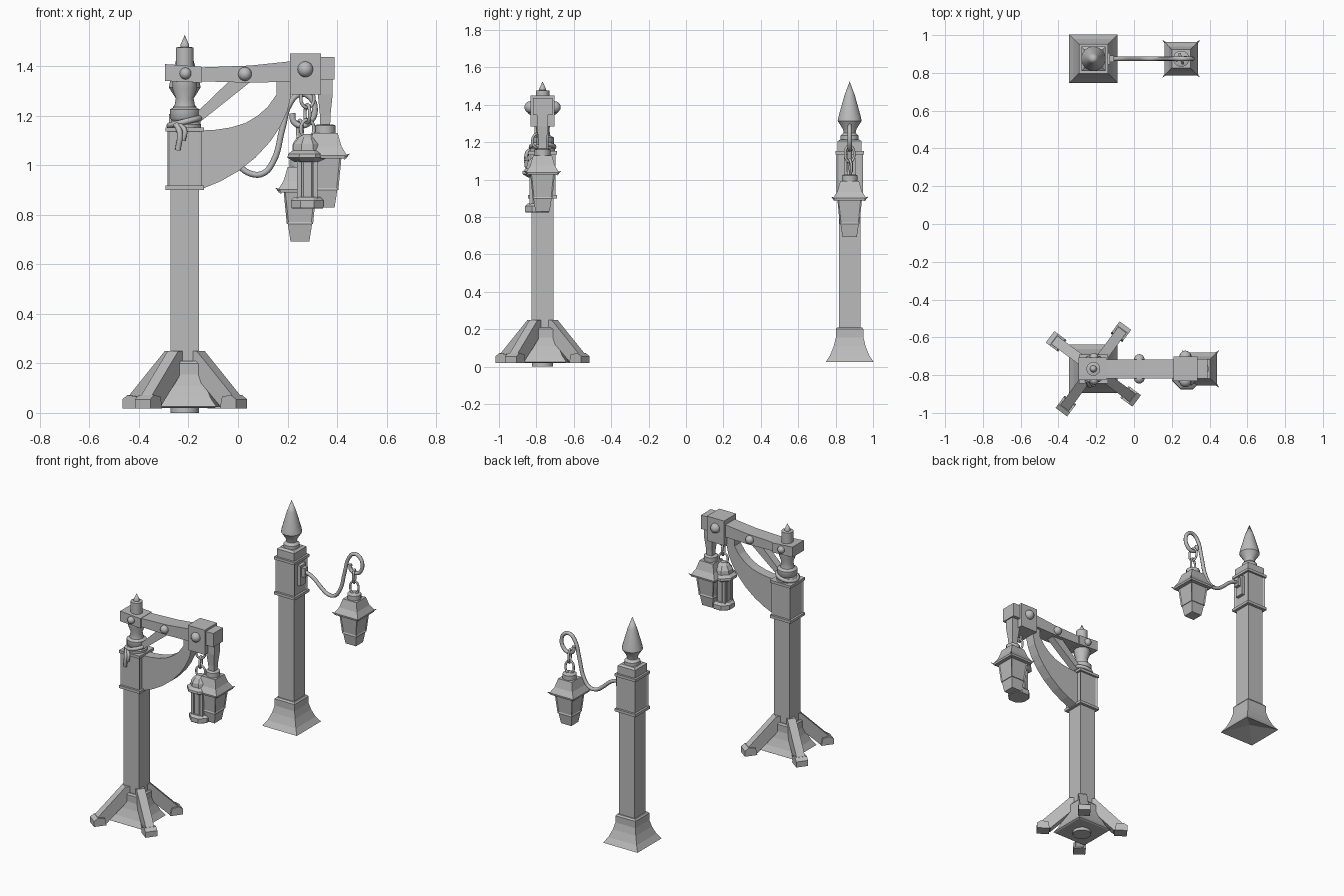
import bpy, bmesh, math
from mathutils import Vector, Matrix

if "Cube" in bpy.data.objects:
    bpy.data.objects.remove(bpy.data.objects["Cube"], do_unlink=True)

grey = bpy.data.materials.new("stone_grey")
grey.use_nodes = True
grey.diffuse_color = (0.5, 0.5, 0.5, 1)
grey.node_tree.nodes["Principled BSDF"].inputs["Base Color"].default_value = (0.5, 0.5, 0.5, 1)


def finish(name, bm, loc=(0, 0, 0), smooth=False):
    """Turn a bmesh into a finished grey object."""
    bmesh.ops.recalc_face_normals(bm, faces=bm.faces)
    me = bpy.data.meshes.new(name)
    bm.to_mesh(me)
    bm.free()
    me.materials.append(grey)
    ob = bpy.data.objects.new(name, me)
    ob.location = loc
    bpy.context.collection.objects.link(ob)
    if smooth:
        bpy.ops.object.select_all(action="DESELECT")
        ob.select_set(True)
        bpy.context.view_layer.objects.active = ob
        bpy.ops.object.shade_smooth_by_angle(angle=math.radians(40))
    return ob


def turned(name, profile, loc, sides=4, smooth=False, panel=None):
    """Stack rings of (half width, height); panel insets side faces in a height range."""
    bm = bmesh.new()
    grow = 1 / math.cos(math.pi / sides)
    rings = []
    for r, z in profile:
        if r == 0:
            rings.append([bm.verts.new((0, 0, z))])
            continue
        angles = [(i + 0.5) * math.tau / sides for i in range(sides)]
        rings.append([bm.verts.new((r * grow * math.cos(a), r * grow * math.sin(a), z)) for a in angles])
    for a, b in zip(rings, rings[1:]):
        for i in range(sides):
            j = (i + 1) % sides
            if len(a) == 1:
                bm.faces.new((a[0], b[j], b[i]))
            elif len(b) == 1:
                bm.faces.new((a[i], a[j], b[0]))
            else:
                bm.faces.new((a[i], a[j], b[j], b[i]))
    for ring in (rings[0], rings[-1]):
        if len(ring) > 2:
            bm.faces.new(ring)
    bmesh.ops.recalc_face_normals(bm, faces=bm.faces)
    if panel:
        low, high, border, depth = panel
        faces = [f for f in bm.faces if low < f.calc_center_median().z < high and abs(f.normal.z) < 0.5]
        bmesh.ops.inset_individual(bm, faces=faces, thickness=border, depth=-depth)
    return finish(name, bm, loc, smooth)


def box(name, low, high):
    bm = bmesh.new()
    size = Vector(high) - Vector(low)
    bmesh.ops.create_cube(bm, size=1, matrix=Matrix.Diagonal((*size, 1)))
    return finish(name, bm, (Vector(low) + Vector(high)) / 2)


def slab(name, outline, half, loc=(0, 0, 0)):
    """Extrude an x-z outline along y."""
    bm = bmesh.new()
    face = bm.faces.new([bm.verts.new((x, -half, z)) for x, z in outline])
    geo = bmesh.ops.extrude_face_region(bm, geom=[face])["geom"]
    bmesh.ops.translate(bm, verts=[v for v in geo if isinstance(v, bmesh.types.BMVert)], vec=(0, 2 * half, 0))
    return finish(name, bm, loc)


def tube(name, points, radius, closed=False):
    """Smooth round rod along a path."""
    cu = bpy.data.curves.new(name, "CURVE")
    cu.dimensions = "3D"
    cu.bevel_depth, cu.bevel_resolution, cu.resolution_u = radius, 2, 5
    cu.use_fill_caps = True
    sp = cu.splines.new("BEZIER")
    sp.bezier_points.add(len(points) - 1)
    for bp, p in zip(sp.bezier_points, points):
        bp.co = p
        bp.handle_left_type = bp.handle_right_type = "AUTO"
    sp.use_cyclic_u = closed
    cu.materials.append(grey)
    ob = bpy.data.objects.new(name, cu)
    bpy.context.collection.objects.link(ob)


def chain(name, x, y, low, high, count, width=0.022):
    """Oval links, alternately turned."""
    pitch = (high - low) / count
    for k in range(count):
        mid, turn = low + (k + 0.5) * pitch, math.radians(20 + 90 * (k % 2))
        pts = []
        for i in range(8):
            a = i * math.tau / 8
            s = width * math.cos(a)
            pts.append((x + s * math.cos(turn), y + s * math.sin(turn), mid + (pitch / 2 + 0.006) * math.sin(a)))
        tube(f"{name}_link_{k}", pts, 0.007, True)


def lamp(name, x, y, z):
    """Tapered four-sided lamp; z is the eave height."""
    turned(name + "_body", [(0.038, -0.205), (0.049, -0.135), (0.053, -0.135), (0.066, 0)],
           (x, y, z), panel=(-0.1, -0.01, 0.01, 0.005))
    turned(name + "_roof", [(0.066, -0.008), (0.086, -0.008), (0.088, 0.004), (0.066, 0.04), (0.05, 0.095)], (x, y, z))
    turned(name + "_neck", [(0.042, 0.09), (0.042, 0.125), (0.03, 0.13)], (x, y, z), 12, True)
    for sx in (-1, 1):
        for sy in (-1, 1):
            bm = bmesh.new()
            aim = Vector((sx, sy, 0.7)).to_track_quat("Z", "Y").to_matrix().to_4x4()
            bmesh.ops.create_cone(bm, cap_ends=True, segments=6, radius1=0.009, radius2=0.001, depth=0.034, matrix=aim)
            finish(name + "_eave_tip", bm, (x + sx * 0.087, y + sy * 0.087, z + 0.003))


def post(name, x, y, bottom):
    """Flared base, shaft and panelled collar shared by both posts."""
    turned(name + "_base", bottom + [(0.128, 0.025), (0.105, 0.06), (0.085, 0.11), (0.074, 0.155),
                                     (0.074, 0.2), (0.066, 0.21)], (x, y, 0))
    turned(name + "_shaft", [(0.058, 0.2), (0.058, 0.92)], (x, y, 0))
    turned(name + "_collar", [(0.07, 0.905), (0.07, 1.145)], (x, y, 0), panel=(0.9, 1.15, 0.016, 0.007))
    for z in (0.9, 1.135):
        turned(name + "_collar_lip", [(0.077, z), (0.077, z + 0.018)], (x, y, 0))


X, FRONT, BACK = -0.215, -0.767, 0.875

# Rear post with spear finial
post("rear_post", X, BACK, [(0, 0.07)])
turned("rear_cap", [(0.064, 1.15), (0.064, 1.205), (0.05, 1.215)], (X, BACK, 0))
turned("rear_finial", [(0.048, 1.205), (0.048, 1.235), (0.032, 1.25), (0.036, 1.27), (0.064, 1.313),
                       (0.06, 1.335), (0.028, 1.45), (0, 1.525)], (X, BACK, 0), 20, True)

# Rear scrolled arm on a wall plate, with its hanging lamp
box("arm_plate", (-0.15, BACK - 0.03, 0.98), (-0.128, BACK + 0.03, 1.115))
box("arm_socket", (-0.13, BACK - 0.018, 1.04), (-0.105, BACK + 0.018, 1.1))
arm = [(-0.13, 1.075), (-0.06, 1.05), (0.0, 1.0), (0.05, 0.966), (0.1, 0.966), (0.14, 1.01), (0.18, 1.15),
       (0.21, 1.25), (0.25, 1.287), (0.29, 1.275), (0.31, 1.23), (0.295, 1.18), (0.26, 1.16), (0.225, 1.175), (0.22, 1.21)]
tube("scroll_arm", [(x, BACK, z) for x, z in arm], 0.012)
chain("rear_chain", 0.25, BACK, 1.025, 1.175, 2, 0.026)
lamp("rear_lamp", 0.25, BACK, 0.897)

# Front post with splayed legs and a foot disc
post("front_post", X, FRONT, [(0.12, 0.02)])
turned("foot_disc", [(0.057, 0), (0.057, 0.03)], (X, FRONT, 0), 20, True)
for k in range(4):
    spin = math.radians(53.5 + 90 * k)
    strut = slab("leg_strut", [(0.2, 0.025), (0.275, 0.04), (0.255, 0.075), (0.08, 0.25), (0.05, 0.25), (0.05, 0.17)],
                 0.027, (X, FRONT, 0))
    foot = slab("leg_foot", [(0.205, 0.018), (0.285, 0.018), (0.285, 0.055), (0.26, 0.072), (0.215, 0.066)],
                0.038, (X, FRONT, 0))
    strut.rotation_euler.z = foot.rotation_euler.z = spin

# Turned mast above the front collar
turned("mast", [(0.066, 1.15), (0.066, 1.165), (0.052, 1.18), (0.06, 1.19), (0.06, 1.225), (0.042, 1.235),
                (0.036, 1.27), (0.05, 1.31), (0.05, 1.34), (0.036, 1.345), (0.036, 1.475), (0.018, 1.478),
                (0.018, 1.485), (0, 1.525)], (X, FRONT, 0), 16, True)
rope = []
for i in range(12):
    a = i * math.tau / 12
    rope.append((X + 0.062 * math.cos(a), FRONT + 0.062 * math.sin(a), 1.175 + 0.015 * math.cos(a)))
tube("rope_loop", rope, 0.012, True)
tube("rope_tail", [(-0.25, FRONT - 0.06, 1.165), (-0.235, FRONT - 0.085, 1.13), (-0.243, FRONT - 0.083, 1.06)], 0.012)
tube("rope_tail_short", [(-0.24, FRONT - 0.06, 1.165), (-0.215, FRONT - 0.085, 1.14), (-0.222, FRONT - 0.083, 1.1)], 0.01)

# Beam, end blocks and diagonal brace
slab("beam", [(-0.28, 1.345), (-0.14, 1.338), (0.05, 1.333), (0.22, 1.337), (0.22, 1.42), (0.05, 1.402),
              (-0.14, 1.395), (-0.28, 1.4)], 0.05, (0, FRONT, 0))
slab("beam_tail_block", [(-0.295, 1.34), (-0.145, 1.333), (-0.145, 1.397), (-0.295, 1.408)], 0.06, (0, FRONT, 0))
box("beam_head_block", (0.21, FRONT - 0.065, 1.285), (0.336, FRONT + 0.065, 1.45))
box("beam_nose", (0.33, FRONT - 0.052, 1.345), (0.39, FRONT + 0.052, 1.437))
slab("brace", [(-0.19, 1.19), (-0.165, 1.165), (0.055, 1.34), (-0.035, 1.34)], 0.025, (0, FRONT, 0))

# Curved bracket under the beam
slab("curved_bracket", [(-0.15, 1.14), (-0.09, 1.143), (-0.03, 1.152), (0.03, 1.17), (0.08, 1.2), (0.12, 1.235),
                        (0.155, 1.285), (0.155, 1.345), (0.22, 1.345), (0.215, 1.285), (0.2, 1.22), (0.17, 1.155),
                        (0.13, 1.095), (0.07, 1.03), (0, 0.975), (-0.07, 0.935), (-0.15, 0.902)], 0.033, (0, FRONT, 0))

# Domed bolts on both sides of the beam
for x, z, r, out in ((-0.212, 1.37, 0.024, 0.06), (0.028, 1.368, 0.028, 0.05), (0.272, 1.387, 0.032, 0.065)):
    for side in (-1, 1):
        bm = bmesh.new()
        bmesh.ops.create_uvsphere(bm, u_segments=14, v_segments=8, radius=r)
        finish("bolt", bm, (x, FRONT + side * out, z), True)

# Lamp on a tapered hanger at the beam end
turned("lamp_hanger", [(0.02, 1.155), (0.021, 1.2), (0.03, 1.285), (0.03, 1.35)], (0.352, FRONT, 0))
lamp("front_lamp", 0.352, FRONT, 1.035)

# Small lantern on a chain
LX, LY = 0.28, FRONT - 0.028
turned("lantern_base", [(0.062, 0.825), (0.066, 0.832), (0.066, 0.858), (0.052, 0.872)], (LX, LY, 0), 8)
turned("lantern_core", [(0.04, 0.865), (0.04, 1.03)], (LX, LY, 0), 8)
turned("lantern_roof", [(0.05, 1.012), (0.08, 1.03), (0.078, 1.045), (0.058, 1.06), (0.055, 1.085), (0.035, 1.112),
                        (0.018, 1.125)], (LX, LY, 0), 8)
for k in range(4):
    a = math.pi / 4 + k * math.pi / 2
    px, py = LX + 0.046 * math.cos(a), LY + 0.046 * math.sin(a)
    turned("lantern_bar", [(0.009, 0.865), (0.009, 1.03)], (px, py, 0))
chain("lantern_chain", LX, LY, 1.115, 1.3, 3, 0.028)
